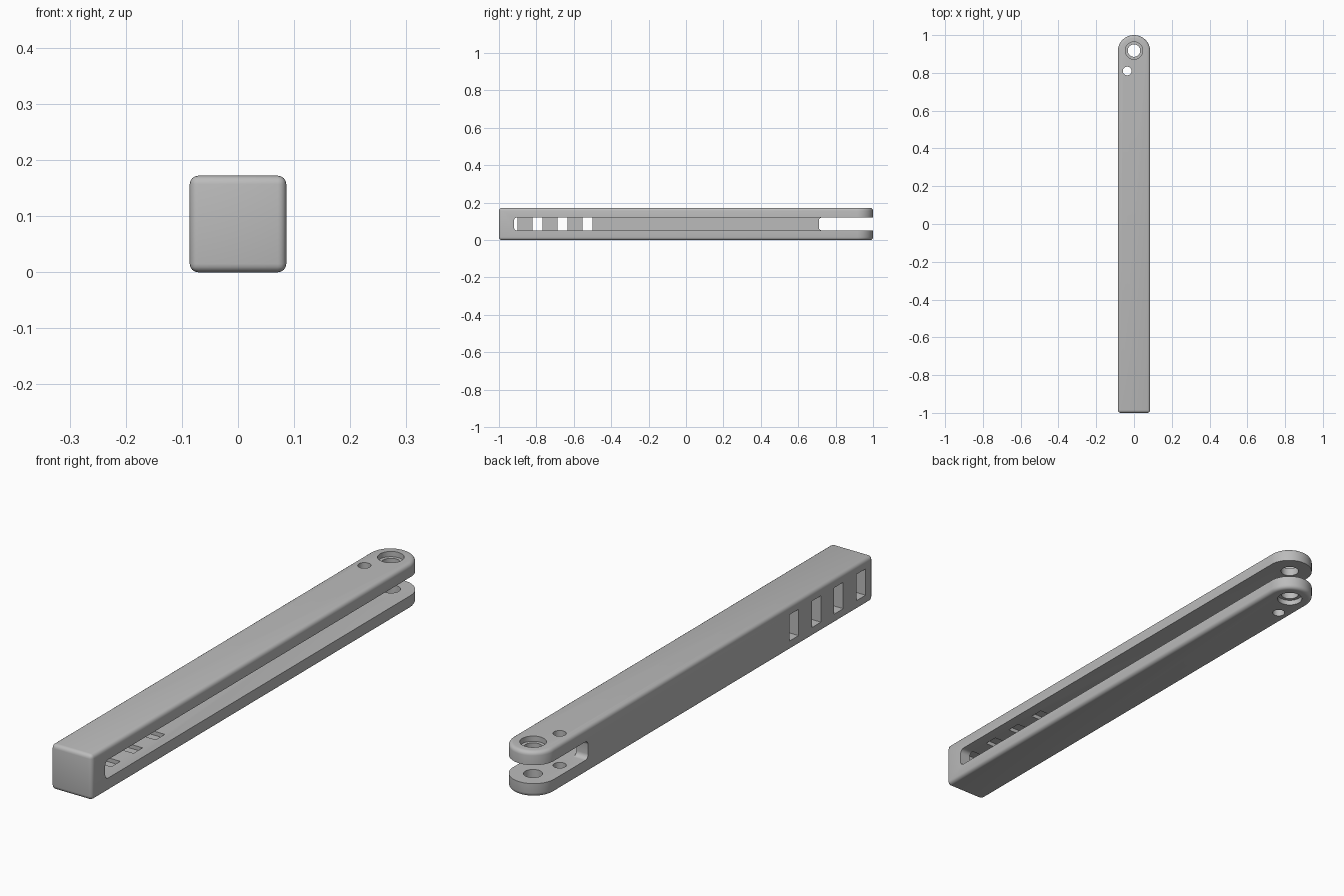
import bpy, bmesh, math
from mathutils import Vector

if "Cube" in bpy.data.objects:
    bpy.data.objects.remove(bpy.data.objects["Cube"], do_unlink=True)

HALF, HEIGHT = 0.086, 0.172

grey = bpy.data.materials.new("satin_grey")
grey.use_nodes = True
colour = (0.5, 0.5, 0.5, 1)
grey.diffuse_color = colour
grey.node_tree.nodes["Principled BSDF"].inputs["Base Color"].default_value = colour


def prism(name, outline, push):
    """Extrude a closed outline along the push vector."""
    bm = bmesh.new()
    face = bm.faces.new([bm.verts.new(p) for p in outline])
    new = bmesh.ops.extrude_face_region(bm, geom=[face])["geom"]
    bmesh.ops.translate(bm, vec=Vector(push),
                        verts=[v for v in new if isinstance(v, bmesh.types.BMVert)])
    bmesh.ops.recalc_face_normals(bm, faces=bm.faces)
    mesh = bpy.data.meshes.new(name)
    bm.to_mesh(mesh)
    bm.free()
    obj = bpy.data.objects.new(name, mesh)
    bpy.context.collection.objects.link(obj)
    obj.data.materials.append(grey)
    return obj


def arc(cu, cv, r, start, end, steps):
    angles = [math.radians(start + (end - start) * i / steps) for i in range(steps + 1)]
    return [(cu + r * math.cos(a), cv + r * math.sin(a)) for a in angles]


def apply(obj, mod):
    bpy.context.view_layer.objects.active = obj
    bpy.ops.object.modifier_apply(modifier=mod.name)


def cut(obj, cutter):
    cutter.hide_render = True
    mod = obj.modifiers.new("cut", 'BOOLEAN')
    mod.operation, mod.solver, mod.object = 'DIFFERENCE', 'EXACT', cutter
    apply(obj, mod)
    bpy.data.objects.remove(cutter, do_unlink=True)


def side_cutter(name, y0, y1, z0, z1, x0, x1, r=0):
    """Cutter through the side, with optional rounded corners."""
    if r:
        pts = []
        for cy, cz, a in ((y1 - r, z1 - r, 0), (y0 + r, z1 - r, 90),
                          (y0 + r, z0 + r, 180), (y1 - r, z0 + r, 270)):
            pts += arc(cy, cz, r, a, a + 90, 6)
    else:
        pts = [(y0, z0), (y1, z0), (y1, z1), (y0, z1)]
    return prism(name, [(x0, y, z) for y, z in pts], (x1 - x0, 0, 0))


def hole_cutter(name, x, y, r, z0, z1):
    ring = arc(x, y, r, 0, 360, 40)[:-1]
    return prism(name, [(u, v, z0) for u, v in ring], (0, 0, z1 - z0))


# Bar with a rounded back end and softened rims
plan = [(-HALF, -1), (HALF, -1)] + arc(0, 1 - HALF, HALF, 0, 180, 40)
bar = prism("slotted_handle", [(x, y, 0) for x, y in plan], (0, 0, HEIGHT))
bevel = bar.modifiers.new("soft_edges", 'BEVEL')
bevel.width, bevel.segments = 0.015, 4
bevel.limit_method, bevel.angle_limit = 'ANGLE', math.radians(50)
apply(bar, bevel)

# Long blade slot open on the left side, and the fork gap at the back
cut(bar, side_cutter("slot_cutter", -0.92, 1.2, 0.051, 0.121, -0.036, 0.2, 0.018))
cut(bar, side_cutter("fork_cutter", 0.71, 1.2, 0.051, 0.121, -0.2, 0.2, 0.018))

# Row of windows in the right side, slightly taller than the slot
for i in range(4):
    y = -0.955 + 0.134 * i
    cut(bar, side_cutter("window_cutter", y, y + 0.054, 0.036, 0.136, -0.2, 0.042))

# Pivot hole with a counterbore on each face, and the stop pin hole
cut(bar, hole_cutter("pivot_cutter", 0, 0.918, 0.033, -0.1, 0.3))
cut(bar, hole_cutter("top_bore_cutter", 0, 0.918, 0.046, HEIGHT - 0.02, 0.3))
cut(bar, hole_cutter("bottom_bore_cutter", 0, 0.918, 0.046, -0.1, 0.02))
cut(bar, hole_cutter("pin_cutter", -0.036, 0.81, 0.023, -0.1, 0.3))

# Smooth shading with sharp edges kept
bpy.ops.object.select_all(action='DESELECT')
bar.select_set(True)
bpy.context.view_layer.objects.active = bar
bpy.ops.object.shade_smooth_by_angle(angle=math.radians(30))
